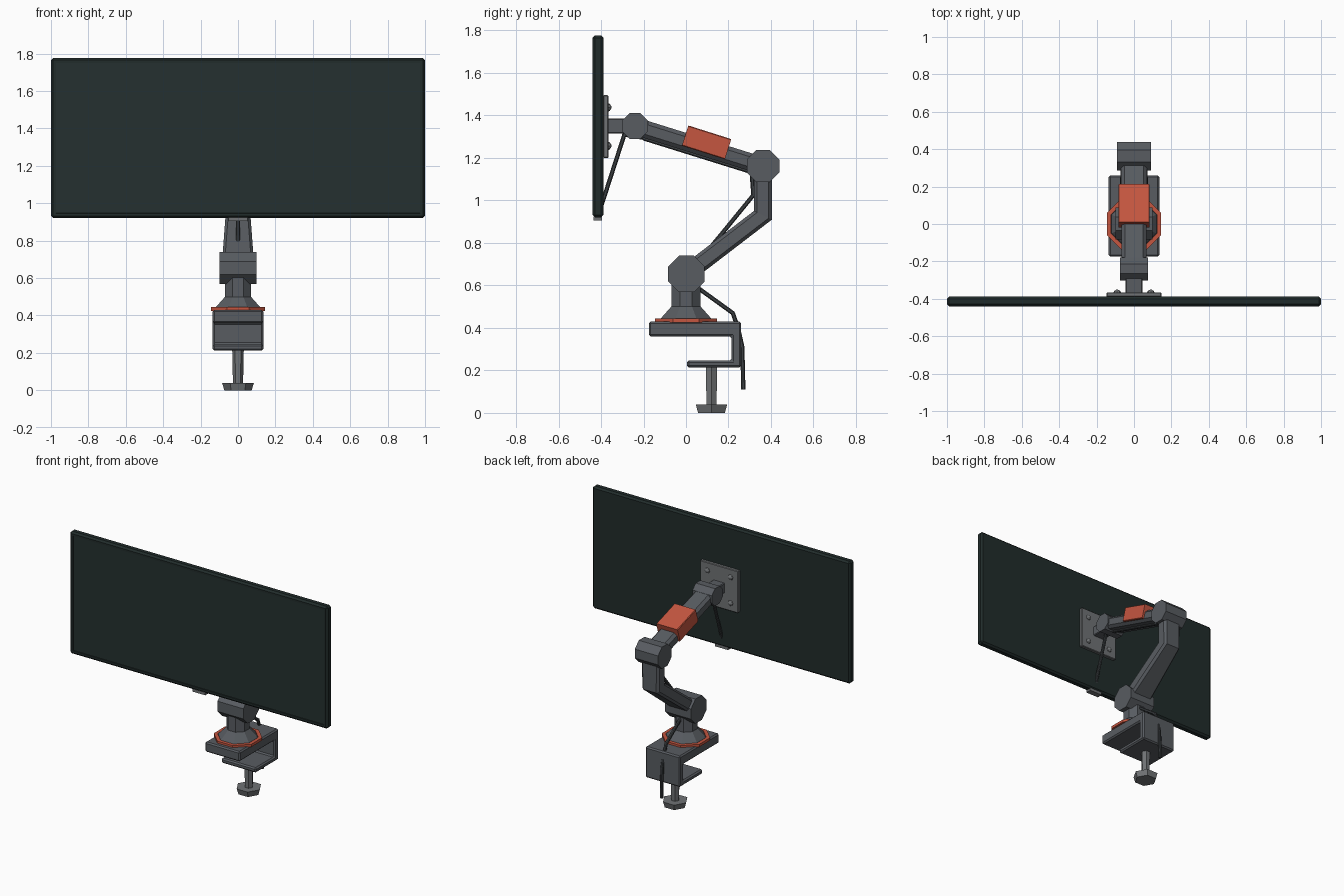
import bpy, bmesh, math
from mathutils import Vector, Matrix

cube = bpy.data.objects.get("Cube")
if cube:
    bpy.data.objects.remove(cube, do_unlink=True)


def material(name, rgb):
    m = bpy.data.materials.new(name)
    m.use_nodes = True
    m.diffuse_color = (*rgb, 1)
    bsdf = next(n for n in m.node_tree.nodes if n.type == 'BSDF_PRINCIPLED')
    bsdf.inputs["Base Color"].default_value = (*rgb, 1)
    return m


ARM = material("slate grey", (0.098, 0.107, 0.12))
METAL = material("light steel", (0.162, 0.171, 0.178))
ACCENT = material("rust orange", (0.56, 0.093, 0.051))
CASE = material("dark casing", (0.015, 0.025, 0.024))
PANEL = material("dark panel", (0.018, 0.03, 0.029))
CABLE = material("cable grey", (0.045, 0.051, 0.056))


def finish(name, bm, *mats):
    bmesh.ops.recalc_face_normals(bm, faces=bm.faces)
    mesh = bpy.data.meshes.new(name)
    bm.to_mesh(mesh)
    bm.free()
    for m in mats:
        mesh.materials.append(m)
    obj = bpy.data.objects.new(name, mesh)
    bpy.context.collection.objects.link(obj)
    return obj


def bevel(bm, width):
    bmesh.ops.bevel(bm, geom=bm.edges[:], offset=width, segments=1,
                    affect='EDGES', profile=0.5)


def loft(loops, wrap=False):
    """Skin a list of equal loops, capped or closed into a ring."""
    bm = bmesh.new()
    rows = [[bm.verts.new(p) for p in loop] for loop in loops]
    n = len(rows[0])
    pairs = list(zip(rows, rows[1:]))
    if wrap:
        pairs.append((rows[-1], rows[0]))
    else:
        bm.faces.new(rows[0][::-1])
        bm.faces.new(rows[-1])
    for a, b in pairs:
        for i in range(n):
            j = (i + 1) % n
            bm.faces.new((a[i], a[j], b[j], b[i]))
    return bm


def lathe(name, profile, sides, mat, phase=0.0, place=Matrix(), wrap=False):
    """Low-poly turned part from (radius, height) pairs."""
    angles = [phase + math.tau * i / sides for i in range(sides)]
    loops = [[place @ Vector((r * math.cos(a), r * math.sin(a), h)) for a in angles]
             for r, h in profile]
    return finish(name, loft(loops, wrap), mat)


def box(name, lo, hi, mat, edge=0.0):
    lo, hi = Vector(lo), Vector(hi)
    bm = bmesh.new()
    bmesh.ops.create_cube(bm, size=1)
    for v in bm.verts:
        v.co = (lo + hi) / 2 + v.co * (hi - lo)
    if edge:
        bevel(bm, edge)
    return finish(name, bm, mat)


def sweep(name, path, half, widths, chamfer, mat):
    """Chamfered bar along a (y, z) path with mitred bends."""
    pts = [Vector((0, y, z)) for y, z in path]
    dirs = [(b - a).normalized() for a, b in zip(pts, pts[1:])]
    loops = []
    for i, p in enumerate(pts):
        d0, d1 = dirs[max(i - 1, 0)], dirs[min(i, len(dirs) - 1)]
        t = (d0 + d1).normalized()
        up = Vector((0, -t.z, t.y)) / t.dot(d0)
        w, c = widths[i], chamfer
        corners = []
        for sx, sn in ((1, 1), (-1, 1), (-1, -1), (1, -1)):
            pair = [(sx * w, sn * (half - c)), (sx * (w - c), sn * half)]
            corners += pair if sx * sn > 0 else pair[::-1]
        loops.append([p + Vector((x, 0, 0)) + up * n for x, n in corners])
    return finish(name, loft(loops), mat)


OCT = math.pi / 8
ACROSS = Matrix.Rotation(math.pi / 2, 4, 'Y')


def joint(name, y, z, flat, half):
    r = flat / math.cos(OCT)
    place = Matrix.Translation((0, y, z)) @ ACROSS
    lathe(name, [(r, -half), (r, half)], 8, ARM, OCT, place)


# Display: bevelled slab with a recessed front panel
bm = bmesh.new()
bmesh.ops.create_cube(bm, size=1)
for v in bm.verts:
    v.co = Vector((v.co.x * 2, v.co.y * 0.052 - 0.414, v.co.z * 0.857 + 1.3485))
bevel(bm, 0.012)
bmesh.ops.recalc_face_normals(bm, faces=bm.faces)
front = min(bm.faces, key=lambda f: f.calc_center_median().y)
bmesh.ops.inset_region(bm, faces=[front], thickness=0.02)
bmesh.ops.inset_region(bm, faces=[front], thickness=0.002, depth=-0.004)
front.material_index = 1
finish("display", bm, CASE, PANEL)
box("display_tab", (-0.05, -0.435, 0.905), (0.05, -0.395, 0.925), METAL)

# Mounting plate, four screws and neck
box("mounting_plate", (-0.147, -0.39, 1.2), (0.147, -0.365, 1.495), METAL, 0.004)
for side, x in (("right", -0.09), ("left", 0.09)):
    for level, z in (("lower", 1.257), ("upper", 1.438)):
        spot = Matrix.Translation((x, -0.366, z)) @ Matrix.Rotation(-math.pi / 2, 4, 'X')
        lathe(f"{level}_{side}_plate_screw", [(0.02, 0), (0.016, 0.008), (0.004, 0.015)],
              8, METAL, place=spot)
box("tilt_neck", (-0.045, -0.37, 1.315), (0.045, -0.24, 1.385), ARM, 0.005)

# Arm joints
joint("head_joint", -0.24, 1.35, 0.061, 0.075)
joint("elbow_joint", 0.363, 1.162, 0.076, 0.09)
joint("shoulder_joint", 0.002, 0.654, 0.086, 0.1)

# Upper arm with its cover, and the bent lower arm
sweep("upper_arm", [(-0.24, 1.35), (0.363, 1.162)], 0.041, [0.065, 0.07], 0.018, ARM)
sweep("arm_cover", [(-0.004, 1.305), (0.198, 1.241)], 0.05, [0.083, 0.083], 0.004,
      ACCENT).location = (0, 0, 0)
sweep("lower_arm", [(0.362, 1.162), (0.362, 0.93), (0.002, 0.654)], 0.042,
      [0.07, 0.066, 0.086], 0.015, ARM)

# Cables in the sections where they show
CABLES = {
    "display_cable": [(-0.4, 0.97), (-0.29, 1.31), (-0.2, 1.295)],
    "upper_arm_cable": [(-0.2, 1.292), (0.32, 1.13)],
    "lower_arm_cable": [(0.31, 1.12), (0.317, 1.025), (0.17, 0.845), (0.05, 0.7)],
    "base_cable": [(0.04, 0.6), (0.22, 0.47), (0.245, 0.4), (0.265, 0.31), (0.27, 0.11)],
}
for name, path in CABLES.items():
    sweep(name, path, 0.01, [0.01] * len(path), 0.005, CABLE)

# Swivel base: flared post and accent ring
lathe("swivel_post", [(0.13, 0.425), (0.13, 0.443), (0.075, 0.5), (0.073, 0.62)],
      8, ARM, OCT)
lathe("swivel_ring", [(0.132, 0.425), (0.157, 0.425), (0.157, 0.444), (0.132, 0.444)],
      8, ACCENT, OCT, wrap=True)

# Desk clamp: extruded C profile
profile = [(-0.175, 0.43), (0.26, 0.43), (0.26, 0.213), (0.005, 0.213),
           (0.005, 0.247), (0.215, 0.247), (0.215, 0.36), (-0.175, 0.36)]
bm = loft([[Vector((x, y, z)) for y, z in profile] for x in (-0.135, 0.135)])
bmesh.ops.recalc_face_normals(bm, faces=bm.faces)
bevel(bm, 0.009)
finish("desk_clamp", bm, ARM)

# Clamp screw and hexagonal knob
under = Matrix.Translation((0, 0.12, 0))
lathe("clamp_screw", [(0.027, 0.03), (0.031, 0.22)], 6, METAL, place=under)
lathe("clamp_knob", [(0.073, 0), (0.085, 0.04)], 6, METAL, place=under)
